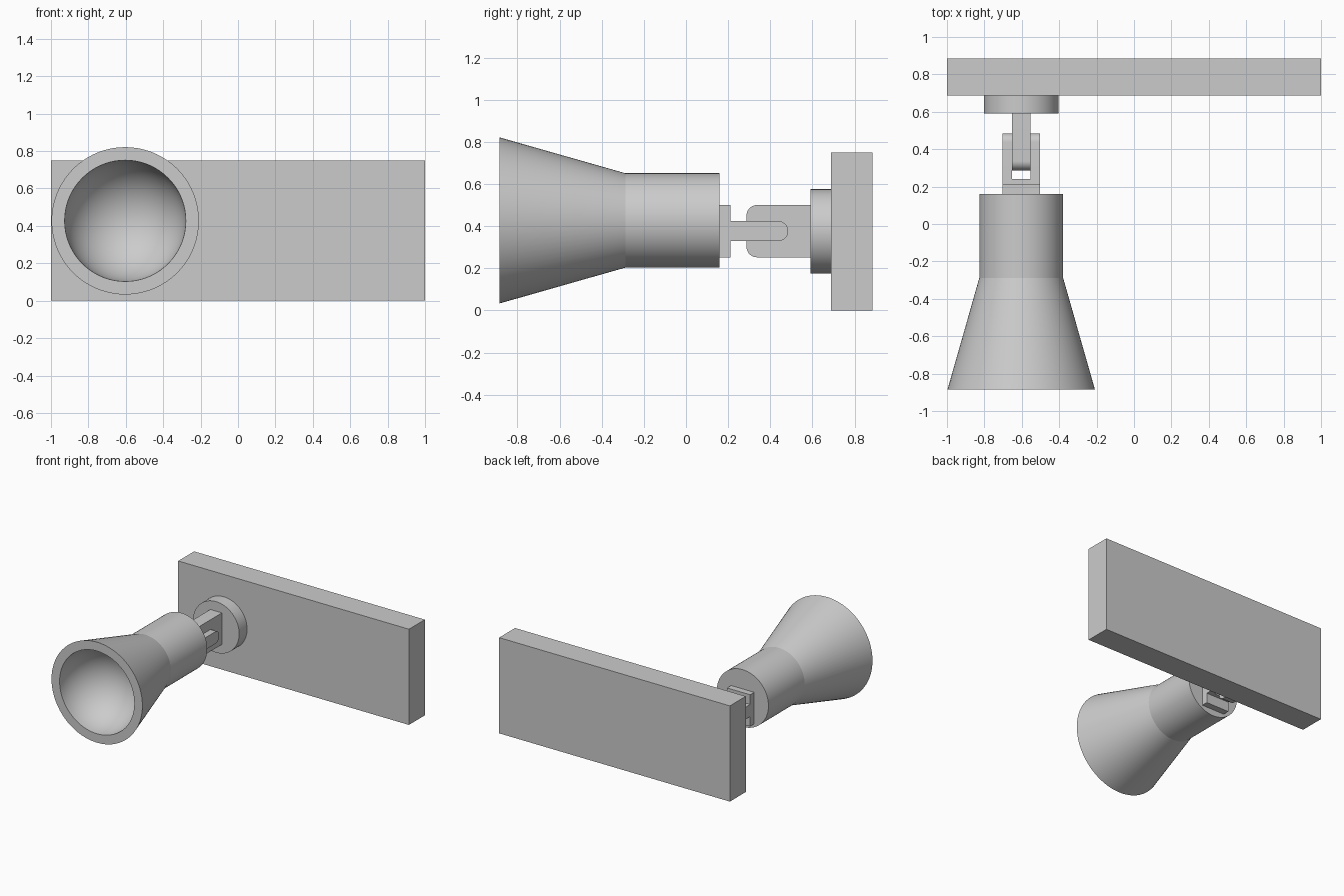
import bpy, bmesh
from math import sin, cos, pi, radians
from mathutils import Vector

if "Cube" in bpy.data.objects:
    bpy.data.objects.remove(bpy.data.objects["Cube"])


def finish(name, bm):
    bmesh.ops.recalc_face_normals(bm, faces=bm.faces)
    mesh = bpy.data.meshes.new(name)
    bm.to_mesh(mesh)
    bm.free()
    ob = bpy.data.objects.new(name, mesh)
    bpy.context.collection.objects.link(ob)
    bpy.ops.object.select_all(action='DESELECT')
    ob.select_set(True)
    bpy.context.view_layer.objects.active = ob
    bpy.ops.object.shade_smooth_by_angle(angle=radians(12))
    return ob


def lathe(name, profile, x, z, sides=72):
    """Revolve (radius, y) points around a y-parallel axis."""
    bm = bmesh.new()
    verts = [bm.verts.new((x + r, y, z)) for r, y in profile]
    edges = [bm.edges.new(p) for p in zip(verts, verts[1:])]
    bmesh.ops.spin(bm, geom=verts + edges, cent=(x, 0, z), axis=(0, 1, 0),
                   angle=2 * pi, steps=sides, use_duplicate=False)
    bmesh.ops.remove_doubles(bm, verts=bm.verts, dist=1e-5)
    return finish(name, bm)


def extrude_x(name, outline, x0, x1):
    """Extrude a (y, z) outline from x0 to x1."""
    bm = bmesh.new()
    face = bm.faces.new([bm.verts.new((x0, y, z)) for y, z in outline])
    new = bmesh.ops.extrude_face_region(bm, geom=[face], use_keep_orig=True)['geom']
    bmesh.ops.translate(bm, vec=Vector((x1 - x0, 0, 0)),
                        verts=[v for v in new if isinstance(v, bmesh.types.BMVert)])
    return finish(name, bm)


def rect(y0, y1, z0, z1):
    return [(y0, z0), (y1, z0), (y1, z1), (y0, z1)]


def rounded_end(flat_y, tip_y, z0, z1, r, n=10):
    """Rectangle whose two corners at tip_y are rounded."""
    s = 1 if tip_y > flat_y else -1
    pts = [(flat_y, z0)]
    for cz, start in ((z0 + r, -pi / 2), (z1 - r, 0)):
        for i in range(n + 1):
            a = start + i * pi / 2 / n
            p = (tip_y - s * r + s * r * cos(a), cz + r * sin(a))
            if (Vector(p) - Vector(pts[-1])).length > 1e-5:
                pts.append(p)
    return pts + [(flat_y, z1)]


X = -0.603

# Wall board and round mount
extrude_x("wall_board", rect(0.688, 0.885, 0, 0.75), -1, 1)
lathe("mount_disc", [(0, 0.59), (0.2, 0.59), (0.2, 0.69), (0, 0.69)], X, 0.375)

# Hinge: tongue on the mount, fork on the lamp
extrude_x("hinge_tongue", rounded_end(0.592, 0.287, 0.252, 0.5, 0.05), X - 0.05, X + 0.05)
extrude_x("fork_plate", rect(0.155, 0.21, 0.252, 0.5), X - 0.1, X + 0.1)
extrude_x("fork_bridge", rect(0.209, 0.24, 0.329, 0.424), X - 0.05, X + 0.05)
for side, name in ((-1, "fork_prong_left"), (1, "fork_prong_right")):
    extrude_x(name, rounded_end(0.209, 0.485, 0.329, 0.424, 0.0475),
              X + side * 0.05, X + side * 0.1)

# Lamp shade: barrel, flared cone and a hemispherical bowl in the mouth
R, MOUTH = 0.324, -0.885
bowl = [(R * cos(i * pi / 32), MOUTH + R * sin(i * pi / 32)) for i in range(16)]
lathe("lamp_shade", [(0, 0.16), (0.224, 0.16), (0.224, -0.288), (0.394, MOUTH)]
      + bowl + [(0, MOUTH + R)], X, 0.427)
